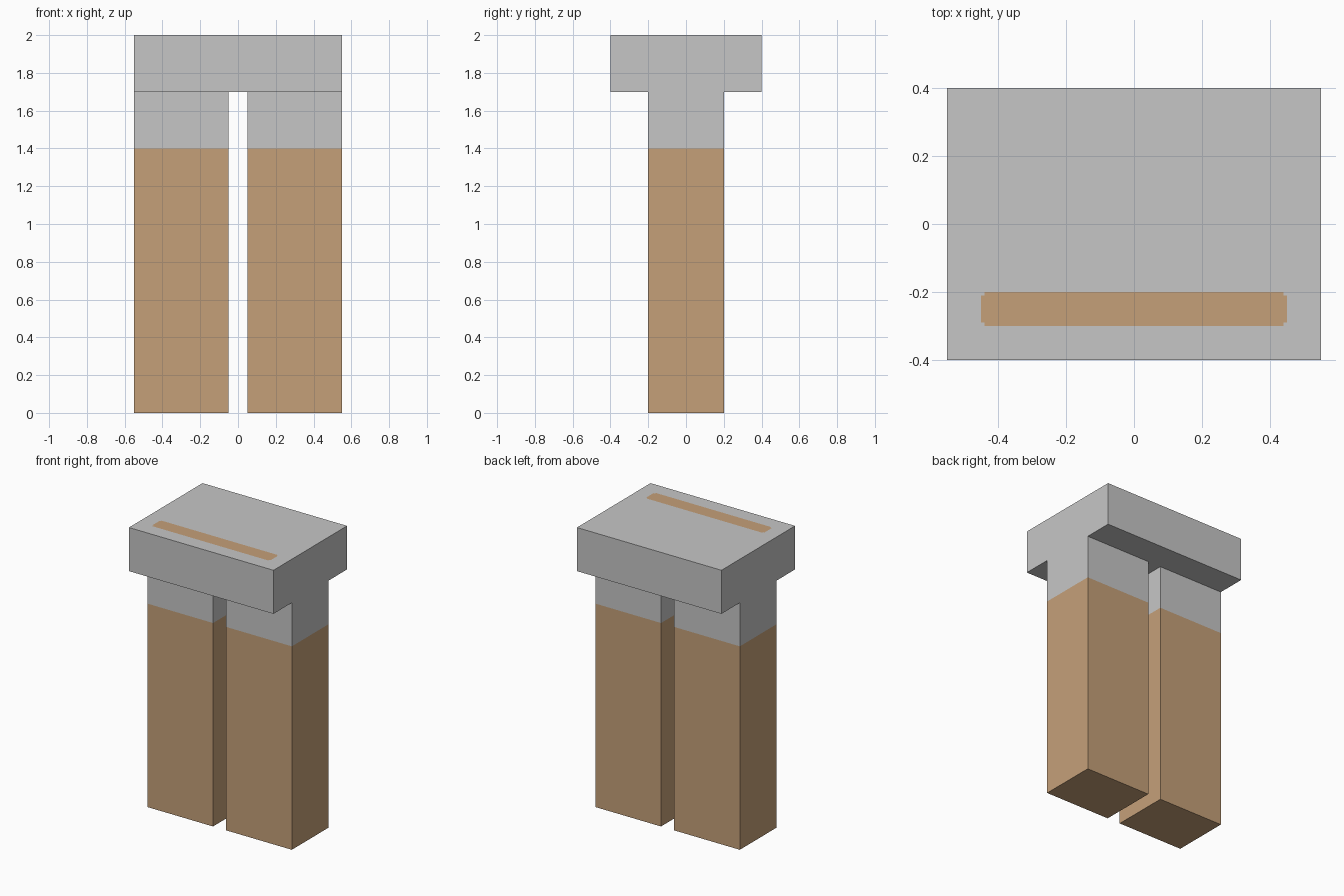
import bpy
import bmesh
from mathutils import Matrix, Vector

cube = bpy.data.objects.get("Cube")
if cube:
    bpy.data.objects.remove(cube, do_unlink=True)


def linear(c):
    c /= 255
    return c / 12.92 if c <= 0.04045 else ((c + 0.055) / 1.055) ** 2.4


def make_material(name, rgb):
    colour = (*[linear(c) for c in rgb], 1)
    mat = bpy.data.materials.new(name)
    mat.diffuse_color = colour
    mat.use_nodes = True
    bsdf = next(n for n in mat.node_tree.nodes if n.type == "BSDF_PRINCIPLED")
    bsdf.inputs["Base Color"].default_value = colour
    return mat


GREY = make_material("light grey", (198, 198, 198))
TAN = make_material("tan", (197, 160, 121))


def box(name, size, centre, cuts, is_tan, top_only=False):
    """Box cut along (axis, position) planes; is_tan picks the tan faces."""
    bm = bmesh.new()
    bmesh.ops.create_cube(bm, size=1, matrix=Matrix.Translation(centre) @ Matrix.Diagonal((*size, 1)))
    for axis, pos in cuts:
        bm.normal_update()
        faces = [f for f in bm.faces if not top_only or f.normal.z > 0.9]
        edges = {e for f in faces for e in f.edges}
        verts = {v for f in faces for v in f.verts}
        point, normal = Vector(), Vector()
        point[axis], normal[axis] = pos, 1
        bmesh.ops.bisect_plane(bm, geom=[*faces, *edges, *verts], plane_co=point, plane_no=normal)
    bm.normal_update()
    for f in bm.faces:
        f.material_index = int(is_tan(f))
    mesh = bpy.data.meshes.new(name)
    bm.to_mesh(mesh)
    bm.free()
    mesh.materials.append(GREY)
    mesh.materials.append(TAN)
    obj = bpy.data.objects.new(name, mesh)
    bpy.context.scene.collection.objects.link(obj)
    return obj


# Legs: tan with a grey band at the top
for side, sign in (("left", 1), ("right", -1)):
    box(side + "_leg", (0.5, 0.4, 1.7), (sign * 0.3, 0, 0.85), [(2, 1.4)],
        lambda f: f.calc_center_median().z < 1.4)


# Top slab: tan strip with notched corners inlaid near the front edge
def in_strip(f):
    c = f.calc_center_median()
    x, y = abs(c.x), abs(c.y + 0.25)
    return f.normal.z > 0.9 and ((x < 0.44 and y < 0.05) or (x < 0.45 and y < 0.04))


strip_cuts = [(0, s * x) for s in (-1, 1) for x in (0.44, 0.45)]
strip_cuts += [(1, -0.25 + s * y) for s in (-1, 1) for y in (0.04, 0.05)]
box("top_slab", (1.1, 0.8, 0.3), (0, 0, 1.85), strip_cuts, in_strip, top_only=True)
